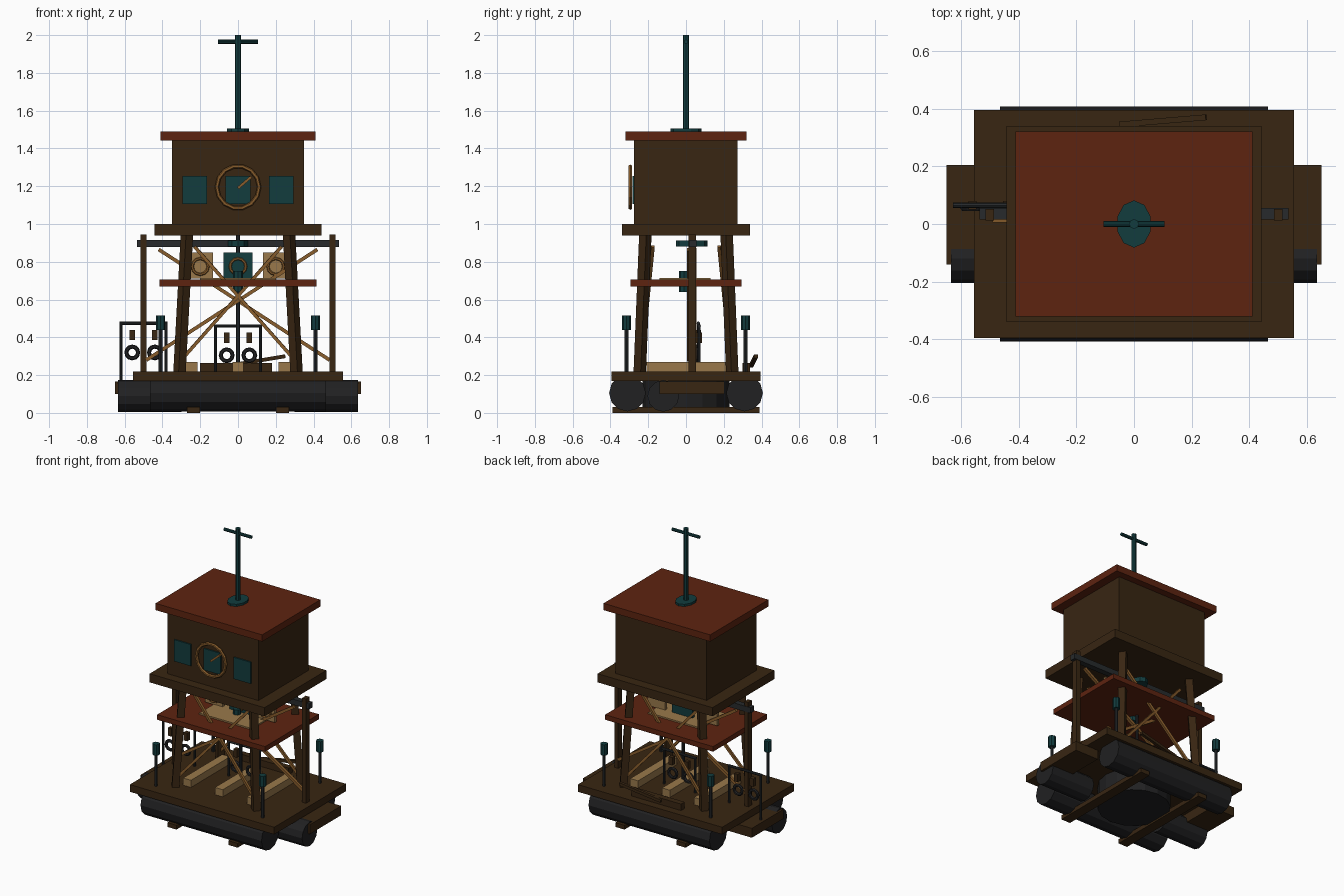
import bpy
import math
from mathutils import Vector

cube = bpy.data.objects.get("Cube")
if cube:
    bpy.data.objects.remove(cube, do_unlink=True)


def material(name, r, g, b):
    m = bpy.data.materials.new(name)
    m.use_nodes = True
    m.diffuse_color = (r, g, b, 1)
    bsdf = m.node_tree.nodes["Principled BSDF"]
    bsdf.inputs["Base Color"].default_value = (r, g, b, 1)
    bsdf.inputs["Roughness"].default_value = 0.8
    return m


brown = material("dark_timber", 0.04, 0.019, 0.006)
red = material("rust_red", 0.11, 0.017, 0.005)
black = material("drum_black", 0.015, 0.015, 0.016)
iron = material("dark_iron", 0.02, 0.023, 0.025)
gold = material("brace_wood", 0.25, 0.11, 0.025)
tan = material("pale_wood", 0.32, 0.19, 0.07)
teal = material("teal_paint", 0.006, 0.045, 0.048)


def finish(name, mat):
    ob = bpy.context.object
    ob.name = name
    ob.data.materials.append(mat)
    return ob


def box(name, mat, x, y, z):
    """Box from (low, high) ranges on each axis."""
    mid = [(a + b) / 2 for a, b in (x, y, z)]
    bpy.ops.mesh.primitive_cube_add(size=1, location=mid)
    ob = finish(name, mat)
    ob.scale = [b - a for a, b in (x, y, z)]
    return ob


def rod(name, mat, a, b, radius, sides=8):
    """Round bar between two points."""
    a, b = Vector(a), Vector(b)
    bpy.ops.mesh.primitive_cylinder_add(vertices=sides, radius=radius, depth=(b - a).length,
                                        location=(a + b) / 2)
    ob = finish(name, mat)
    ob.rotation_euler = (b - a).to_track_quat('Z', 'Y').to_euler()
    return ob


def beam(name, mat, a, b, width):
    """Square bar between two points."""
    a, b = Vector(a), Vector(b)
    bpy.ops.mesh.primitive_cube_add(size=1, location=(a + b) / 2)
    ob = finish(name, mat)
    ob.scale = (width, width, (b - a).length)
    ob.rotation_euler = (b - a).to_track_quat('Z', 'Y').to_euler()
    return ob


def ring(name, mat, center, major, minor, sides=12):
    """Ring facing the front."""
    bpy.ops.mesh.primitive_torus_add(major_segments=sides, minor_segments=6, major_radius=major,
                                     minor_radius=minor, location=center,
                                     rotation=(math.pi / 2, 0, 0))
    return finish(name, mat)


SIDES = (-1, 1)

# Floats
for s in SIDES:
    rod("main_drum", black, (-0.465, 0.31 * s, 0.105), (0.465, 0.31 * s, 0.105), 0.097, 12)
    box("skid", brown, sorted((0.2 * s, 0.27 * s)), (-0.39, 0.39), (0, 0.03))
    box("side_step", brown, sorted((0.47 * s, 0.65 * s)), (-0.14, 0.205), (0.1, 0.165))
    rod("inner_drum", black, (0.3 * s, -0.12, 0.09), (0.635 * s, -0.12, 0.09), 0.084, 12)
hub = rod("center_float", black, (0, 0, 0.012), (0, 0, 0.17), 0.23, 16)

# Deck with bearers
box("deck", brown, (-0.555, 0.555), (-0.395, 0.395), (0.17, 0.22))
for x in (-0.245, 0, 0.245):
    box("bearer", tan, (x - 0.03, x + 0.03), (-0.21, 0.22), (0.22, 0.27))

# Tower legs, corner lamps and diagonal braces
for sx in SIDES:
    for sy in SIDES:
        beam("tower_leg", brown, (0.31 * sx, 0.245 * sy, 0.21), (0.27 * sx, 0.215 * sy, 0.95), 0.047)
        rod("lamp_pole", iron, (0.41 * sx, 0.315 * sy, 0.22), (0.41 * sx, 0.315 * sy, 0.45), 0.011)
        rod("lamp", teal, (0.41 * sx, 0.315 * sy, 0.44), (0.41 * sx, 0.315 * sy, 0.515), 0.024)
        beam("cross_brace", gold, (0.3 * sx, 0.235 * sy, 0.28), (-0.23 * sx, 0.175 * sy, 0.88), 0.017)
    beam("wide_brace", gold, (0.485 * sx, 0.03 + 0.015 * sx, 0.28),
         (-0.42 * sx, 0.03 + 0.015 * sx, 0.865), 0.019)
    box("side_post", brown, sorted((0.485 * sx, 0.515 * sx)), (0.012, 0.052), (0.21, 0.945))
box("cross_beam", iron, (-0.535, 0.535), (0.016, 0.055), (0.877, 0.915))

# Middle platform
box("middle_platform", red, (-0.415, 0.415), (-0.295, 0.295), (0.67, 0.705))
box("floor_board", tan, (-0.2, 0.2), (-0.14, 0.13), (0.705, 0.715))

# Machinery panels and shaft
for x, half, mat in ((-0.2, 0.068, tan), (0, 0.078, teal), (0.2, 0.068, tan)):
    box("panel", mat, (x - half, x + half), (0.02, 0.04), (0.712, 0.85))
    ring("panel_ring", gold, (x, 0.012, 0.775), 0.042, 0.008)
rod("shaft", iron, (0, 0.03, 0.22), (0, 0.03, 0.94), 0.01)
rod("shaft_collar", teal, (0, -0.01, 0.64), (0, -0.01, 0.75), 0.026)
disc = rod("shaft_disc", teal, (0, 0.03, 0.88), (0, 0.03, 0.912), 0.084, 10)
disc.scale.x = 0.65

# Cabin
box("cabin_floor", brown, (-0.442, 0.442), (-0.34, 0.34), (0.94, 1.0))
box("cabin", brown, (-0.35, 0.35), (-0.275, 0.272), (1.0, 1.445))
box("roof", red, (-0.41, 0.41), (-0.32, 0.32), (1.443, 1.49))
for x in (-0.23, 0, 0.23):
    box("window", teal, (x - 0.065, x + 0.065), (-0.284, -0.275), (1.105, 1.255))
ring("window_wheel", gold, (0, -0.295, 1.195), 0.112, 0.011, 14)
beam("wheel_hand", gold, (0, -0.297, 1.19), (0.07, -0.297, 1.25), 0.014)

# Mast
plate = rod("mast_plate", teal, (0, 0, 1.485), (0, 0, 1.505), 0.082, 10)
plate.scale.x = 0.74
rod("mast", teal, (0, 0, 1.49), (0, 0, 2.0), 0.017)
rod("mast_bar", teal, (-0.105, 0, 1.965), (0.105, 0, 1.965), 0.011)


# Racks with hanging tyres
def rack(x, y, low, top):
    for s in SIDES:
        rod("rack_post", iron, (x + 0.12 * s, y, low), (x + 0.12 * s, y, top), 0.008)
        ring("hung_tyre", black, (x + 0.06 * s, y - 0.01, top - 0.155), 0.031, 0.011)
        box("hung_tool", brown, (x + 0.06 * s - 0.014, x + 0.06 * s + 0.014),
            (y - 0.015, y + 0.015), (top - 0.09, top - 0.035))
    rod("rack_bar", iron, (x - 0.128, y, top), (x + 0.128, y, top), 0.009)


rack(-0.5, 0.065, 0.16, 0.475)
rack(0, 0.07, 0.22, 0.46)

# Loose planks at the rear of the deck
box("loose_plank", brown, (-0.2, 0.18), (0.3, 0.34), (0.22, 0.265))
beam("leaning_plank", brown, (-0.05, 0.345, 0.25), (0.25, 0.37, 0.3), 0.02)
